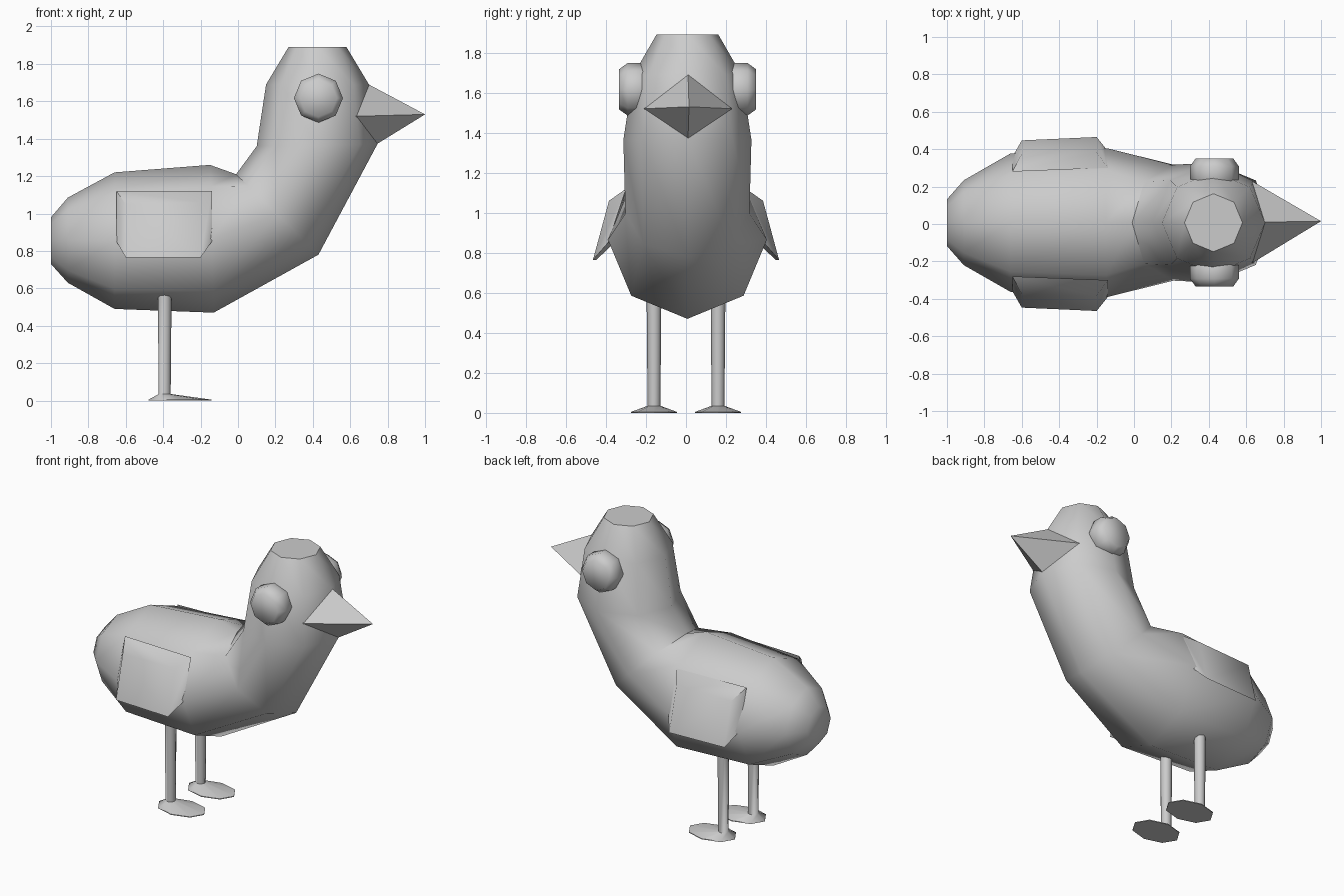
import bpy, bmesh, math
from mathutils import Vector as V

if "Cube" in bpy.data.objects:
    bpy.data.objects.remove(bpy.data.objects["Cube"])


def finish(name, bm, angle=60):
    bmesh.ops.recalc_face_normals(bm, faces=bm.faces[:])
    me = bpy.data.meshes.new(name)
    bm.to_mesh(me)
    bm.free()
    ob = bpy.data.objects.new(name, me)
    bpy.context.collection.objects.link(ob)
    bpy.ops.object.select_all(action='DESELECT')
    ob.select_set(True)
    bpy.context.view_layer.objects.active = ob
    bpy.ops.object.shade_smooth_by_angle(angle=math.radians(angle))
    return ob


def loft(name, rings, sides=8):
    """Skin a tube through elliptical rings given as (centre, axis_u, axis_v)."""
    bm = bmesh.new()
    loops = []
    for c, u, v in rings:
        angles = [2 * math.pi * i / sides for i in range(sides)]
        loops.append([bm.verts.new(V(c) + math.cos(a) * V(u) + math.sin(a) * V(v))
                      for a in angles])
    for a, b in zip(loops, loops[1:]):
        for i in range(sides):
            j = (i + 1) % sides
            bm.faces.new((a[i], a[j], b[j], b[i]))
    bm.faces.new(loops[0])
    bm.faces.new(loops[-1])
    return finish(name, bm)


# Body, neck and head: upper point, lower point (x, z) and half width per ring
sections = [
    ((-1.00, 0.98), (-1.00, 0.73), 0.125),
    ((-0.91, 1.085), (-0.91, 0.63), 0.227),
    ((-0.66, 1.22), (-0.66, 0.49), 0.37),
    ((-0.15, 1.26), (-0.13, 0.47), 0.397),
    ((-0.01, 1.21), (0.43, 0.78), 0.31),
    ((0.10, 1.36), (0.745, 1.37), 0.32),
    ((0.15, 1.69), (0.70, 1.69), 0.27),
    ((0.27, 1.89), (0.58, 1.89), 0.155),
]
rings = []
for (tx, tz), (bx, bz), w in sections:
    top, low = V((tx, 0.007, tz)), V((bx, 0.007, bz))
    rings.append(((top + low) / 2, (top - low) / 2, (0, w, 0)))
loft("body", rings)

# Beak: four-sided pyramid on the front of the head
bm = bmesh.new()
tip = bm.verts.new((1.0, 0.015, 1.53))
base = [bm.verts.new(p) for p in ((0.69, 0.01, 1.695), (0.63, 0.23, 1.52),
                                  (0.74, 0.01, 1.37), (0.63, -0.21, 1.52))]
for i in range(4):
    bm.faces.new((base[i], base[(i + 1) % 4], tip))
bm.faces.new(base)
finish("beak", bm)

for side, s in (("left", 1), ("right", -1)):
    # Eye: shallow octagonal dome
    loft(side + "_eye", [((0.43, 0.008 + s * y, 1.617), (r, 0, 0), (0, 0, r))
                         for y, r in ((0.19, 0.11), (0.235, 0.131),
                                      (0.30, 0.131), (0.343, 0.10))])

    # Leg with a flat oval foot
    y = s * 0.16
    loft(side + "_leg", [
        ((-0.31, y, 0.0), (0.168, 0, 0), (0, 0.115, 0)),
        ((-0.31, y, 0.005), (0.168, 0, 0), (0, 0.115, 0)),
        ((-0.392, y, 0.035), (0.032, 0, 0), (0, 0.032, 0)),
        ((-0.392, y, 0.60), (0.037, 0, 0), (0, 0.037, 0)),
    ])

    # Wing: tapered flap standing off the flank
    bm = bmesh.new()
    back, front = [[bm.verts.new((x, s * yy, z)) for x, yy, z in pts] for pts in (
        ((-0.65, 0.28, 1.12), (-0.60, 0.375, 1.05), (-0.60, 0.447, 0.765), (-0.65, 0.36, 0.85)),
        ((-0.14, 0.30, 1.12), (-0.20, 0.385, 1.06), (-0.20, 0.465, 0.765), (-0.14, 0.39, 0.85)))]
    for i in range(4):
        j = (i + 1) % 4
        bm.faces.new((back[i], back[j], front[j], front[i]))
    bm.faces.new(back)
    bm.faces.new(front)
    finish(side + "_wing", bm)
